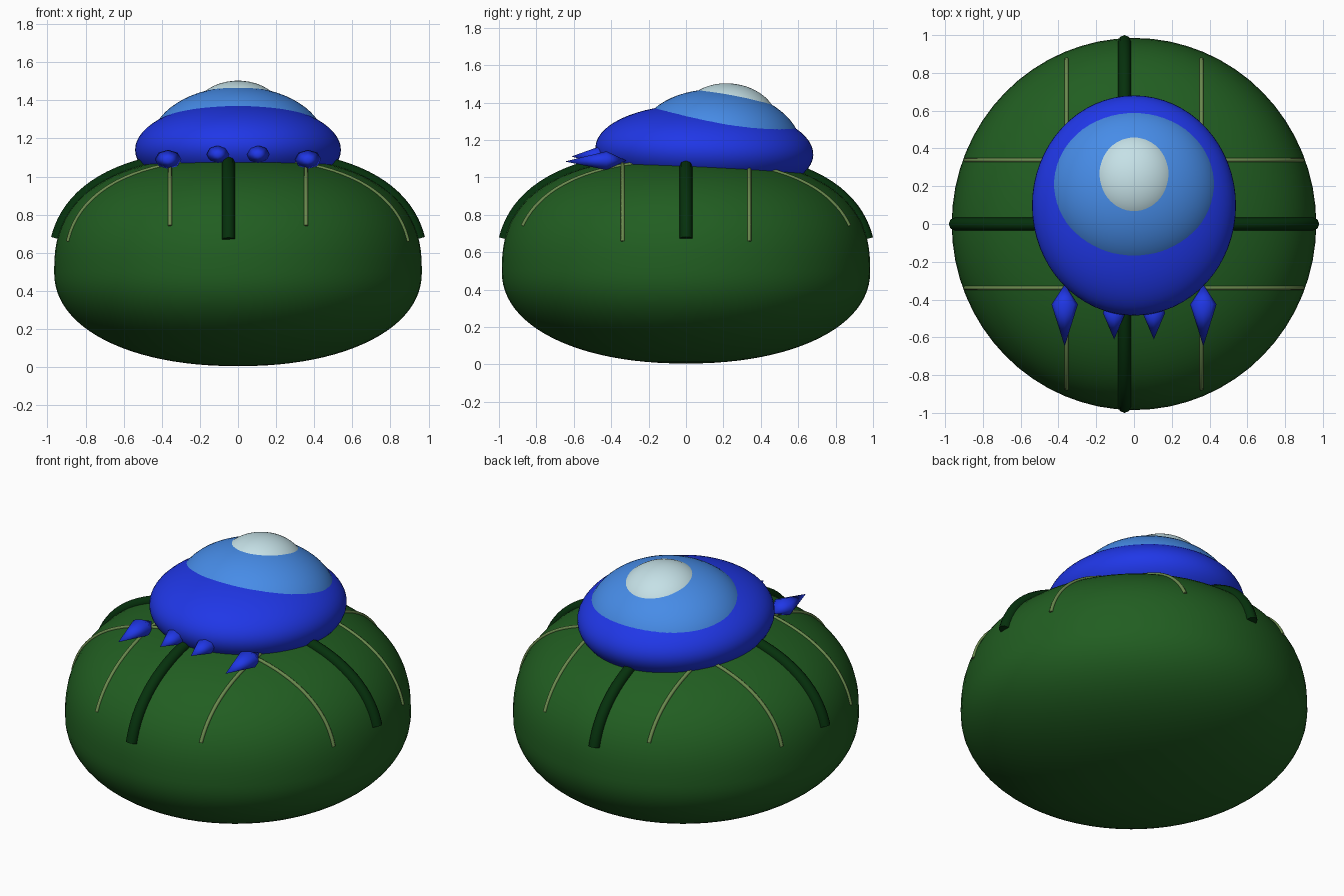
import bpy, bmesh, math
from mathutils import Matrix, Vector

if "Cube" in bpy.data.objects:
    bpy.data.objects.remove(bpy.data.objects["Cube"])

RX, RY = 0.965, 0.985          # body half-widths
MID, UP, LOW = 0.5, 0.61, 0.495  # widest height, rise above it, drop below it
N_UP, N_LOW = 2.5, 2.15        # roundness of the upper and lower halves


def material(name, rgb):
    m = bpy.data.materials.new(name)
    m.diffuse_color = tuple((c / 255) ** 2.2 for c in rgb) + (1,)
    m.use_nodes = True
    m.node_tree.nodes["Principled BSDF"].inputs["Base Color"].default_value = m.diffuse_color
    return m


GREEN = material("leaf_green", (38, 94, 38))
DARK = material("dark_green", (14, 52, 20))
PALE = material("pale_olive", (105, 135, 78))
BLUE = material("deep_blue", (37, 58, 232))
SKY = material("sky_blue", (74, 142, 236))
WHITE = material("ice_white", (196, 224, 230))


def add_mesh(name, bm, mat):
    bmesh.ops.recalc_face_normals(bm, faces=bm.faces)
    for f in bm.faces:
        f.smooth = True
    me = bpy.data.meshes.new(name)
    bm.to_mesh(me)
    bm.free()
    me.materials.append(mat)
    ob = bpy.data.objects.new(name, me)
    bpy.context.collection.objects.link(ob)
    return ob


def ellipsoid(name, centre, radii, tilt, mat):
    bm = bmesh.new()
    bmesh.ops.create_uvsphere(bm, u_segments=64, v_segments=32, radius=1)
    bm.transform(Matrix.Translation(centre)
                 @ Matrix.Rotation(math.radians(-tilt), 4, 'X')
                 @ Matrix.Diagonal((*radii, 1)))
    return add_mesh(name, bm, mat)


def surface_z(x, y):
    rho = min(1, math.hypot(x / RX, y / RY))
    return MID + UP * (1 - rho ** N_UP) ** (1 / N_UP)


def band(name, axis, offset, reach, radius, mat):
    """Round strip lying over the body along one axis."""
    cu = bpy.data.curves.new(name, 'CURVE')
    cu.dimensions = '3D'
    cu.bevel_depth = radius
    cu.bevel_resolution = 2
    cu.use_fill_caps = True
    sp = cu.splines.new('POLY')
    count = 49
    sp.points.add(count - 1)
    for i, p in enumerate(sp.points):
        a = reach * math.sin(math.pi * (i / (count - 1) - 0.5))
        x, y = (a, offset) if axis == 'X' else (offset, a)
        p.co = (x, y, surface_z(x, y), 1)
    cu.materials.append(mat)
    ob = bpy.data.objects.new(name, cu)
    bpy.context.collection.objects.link(ob)
    bpy.ops.object.select_all(action='DESELECT')
    ob.select_set(True)
    bpy.context.view_layer.objects.active = ob
    bpy.ops.object.convert(target='MESH')
    bpy.ops.object.shade_smooth_by_angle(angle=math.radians(50))


def claw(name, x, z, tip_y, wide_y, base_y, half_w, half_h):
    """Pointed bead: short cone at the back, long cone to the front tip."""
    bm = bmesh.new()
    sides = 8
    tip = bm.verts.new((x, tip_y, z - 0.005))
    base = bm.verts.new((x, base_y, z))
    ring = []
    for i in range(sides):
        a = 2 * math.pi * i / sides
        ring.append(bm.verts.new((x + half_w * math.cos(a), wide_y,
                                  z + half_h * math.sin(a))))
    for i in range(sides):
        a, b = ring[i], ring[(i + 1) % sides]
        bm.faces.new((a, b, tip))
        bm.faces.new((b, a, base))
    add_mesh(name, bm, BLUE)


# Rounded, slightly flattened body
bm = bmesh.new()
bmesh.ops.create_uvsphere(bm, u_segments=64, v_segments=48, radius=1)
for v in bm.verts:
    s = max(-1, min(1, v.co.z))
    c = math.sqrt(max(0, 1 - s * s))
    ang = math.atan2(v.co.y, v.co.x)
    n, h = (N_UP, UP) if s >= 0 else (N_LOW, LOW)
    r = c ** (2 / n) if c > 1e-4 else 0
    z = MID + math.copysign(abs(s) ** (2 / n) * h, s)
    v.co = Vector((RX * r * math.cos(ang), RY * r * math.sin(ang), z))
add_mesh("body", bm, GREEN)

# Wide dark bands crossing over the top
band("dark_band_side_to_side", 'X', 0.0, 0.948, 0.034, DARK)
band("dark_band_front_to_back", 'Y', -0.05, 0.967, 0.034, DARK)

# Thin pale lines either side of the dark bands
for s, tag in ((-1, "a"), (1, "b")):
    band("pale_line_front_to_back_" + tag, 'Y', s * 0.357, 0.872, 0.011, PALE)
    band("pale_line_side_to_side_" + tag, 'X', s * 0.338, 0.892, 0.011, PALE)

# Stacked domes of the cap, tipping slightly to the back
ellipsoid("cap_lower", (0, 0.098, 1.14), (0.54, 0.583, 0.25), 2, BLUE)
ellipsoid("cap_middle", (0, 0.18, 1.17), (0.46, 0.44, 0.3), 5, SKY)
ellipsoid("cap_top", (0, 0.235, 1.322), (0.24, 0.25, 0.18), 7, WHITE)

# Four claws at the front of the cap
for s, tag in ((-1, "left"), (1, "right")):
    claw("outer_claw_" + tag, s * 0.367, 1.09, -0.648, -0.425, -0.32, 0.07, 0.05)
    claw("inner_claw_" + tag, s * 0.105, 1.117, -0.612, -0.47, -0.37, 0.06, 0.046)
